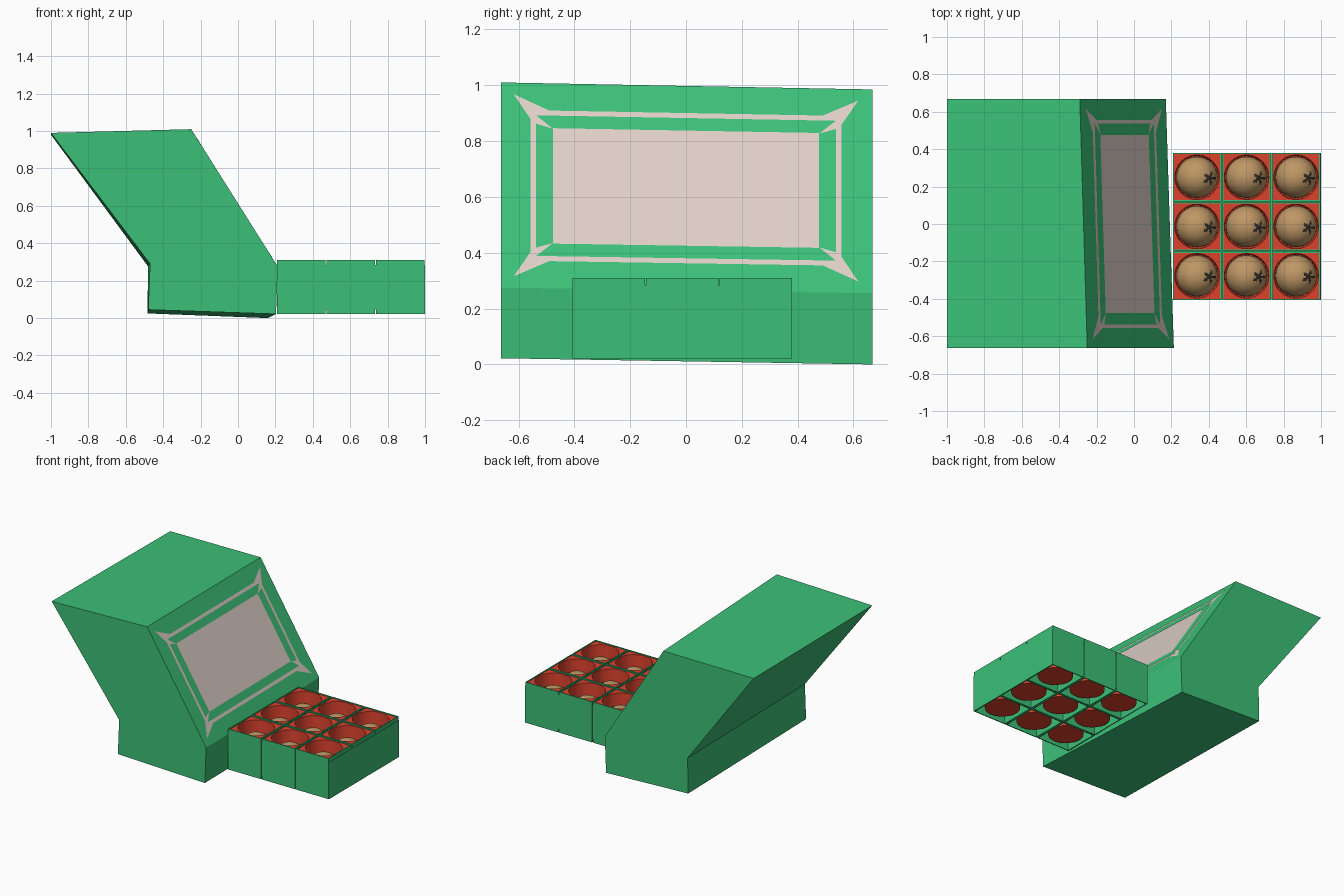
import bpy, bmesh, math
from mathutils import Vector

if "Cube" in bpy.data.objects:
    bpy.data.objects.remove(bpy.data.objects["Cube"])


def material(name, rgb):
    m = bpy.data.materials.new(name)
    m.diffuse_color = (*rgb, 1)
    m.use_nodes = True
    m.node_tree.nodes["Principled BSDF"].inputs["Base Color"].default_value = m.diffuse_color
    return m


GREEN = material("green", (0.045, 0.53, 0.185))
PALE = material("pale_pink", (0.74, 0.63, 0.58))
RED = material("red", (0.72, 0.055, 0.027))
TAN = material("tan", (0.52, 0.31, 0.13))
DARK = material("dark_brown", (0.035, 0.03, 0.022))


def finish(name, bm, *mats, recalc=True):
    if recalc:
        bmesh.ops.recalc_face_normals(bm, faces=bm.faces[:])
    me = bpy.data.meshes.new(name)
    bm.to_mesh(me)
    bm.free()
    for m in mats:
        me.materials.append(m)
    ob = bpy.data.objects.new(name, me)
    bpy.context.collection.objects.link(ob)
    return ob


def bridge(bm, a, b):
    n = len(a)
    return [bm.faces.new((a[i], a[(i + 1) % n], b[(i + 1) % n], b[i])) for i in range(n)]


# Leaning cabinet: slightly skewed profile, front and back ends differ a little
front = [(-1, .99), (-.25, 1.01), (.213, .275), (.203, .022), (-.48, .045), (-.47, .29)]
back = [(-1, .98), (-.29, .985), (.17, .255), (.16, 0), (-.485, .025), (-.48, .275)]
bm = bmesh.new()
fa = [bm.verts.new((x, -.662, z)) for x, z in front]
ba = [bm.verts.new((x, .668, z)) for x, z in back]
bm.faces.new(fa)
bm.faces.new(ba)
bridge(bm, fa, ba)
finish("cabinet", bm, GREEN)

# Screen and frame lines: thin plates lying on the sloped face
BL, TL = Vector((.213, -.662, .275)), Vector((-.25, -.662, 1.01))
BR, TR = Vector((.17, .668, .255)), Vector((-.29, .668, .985))
NORMAL = (BR - BL).cross(TL - BL).normalized()


def on_slope(y, z):
    s, t = (y + .662) / 1.33, (z - .275) / .735
    return BL.lerp(BR, s).lerp(TL.lerp(TR, s), t) + NORMAL * .003


def plate(bm, pts):
    f = bm.faces.new([bm.verts.new(on_slope(y, z)) for y, z in pts])
    f.normal_update()
    if f.normal.dot(NORMAL) < 0:
        f.normal_flip()


MID = .641
bm = bmesh.new()
plate(bm, [(-.477, .434), (.477, .434), (.477, .848), (-.477, .848)])
finish("screen", bm, PALE, recalc=False)

bm = bmesh.new()
for s in (-1, 1):
    plate(bm, [(s * .557, MID - .27), (s * .537, MID - .252), (s * .537, MID + .252), (s * .557, MID + .27)])
    plate(bm, [(-.557, MID + s * .27), (-.537, MID + s * .252), (.537, MID + s * .252), (.557, MID + s * .27)])
    for t in (-1, 1):
        # outer corner spike and inner corner sliver
        plate(bm, [(s * .617, MID + t * .326), (s * .49, MID + t * .27),
                   (s * .557, MID + t * .27), (s * .557, MID + t * .238)])
        plate(bm, [(s * .537, MID + t * .252), (s * .537, MID + t * .222), (s * .477, MID + t * .205)])
finish("screen_frame", bm, PALE, recalc=False)


# Tray cells: green open box, red cup and a ball in each
def square_ring(bm, c, h, z):
    return [bm.verts.new((c[0] + i * h, c[1] + j * h, z)) for i, j in ((-1, -1), (1, -1), (1, 1), (-1, 1))]


def cell_wall(name, c):
    bm = bmesh.new()
    rings = [square_ring(bm, c, h, z) for h, z in ((.1295, .022), (.1295, .31), (.123, .31), (.123, .022))]
    for i in range(4):
        bridge(bm, rings[i], rings[(i + 1) % 4])
    finish(name, bm, GREEN)


def cell_cup(name, c, n=32):
    bm = bmesh.new()
    ang = [2 * math.pi * i / n for i in range(n)]
    rings = []
    for r, z, sq in ((.123, .304, True), (.119, .304, False), (.113, .04, False)):
        ring = []
        for a in ang:
            k = r / max(abs(math.cos(a)), abs(math.sin(a))) if sq else r
            ring.append(bm.verts.new((c[0] + k * math.cos(a), c[1] + k * math.sin(a), z)))
        rings.append(ring)
    bridge(bm, rings[0], rings[1])
    for f in bridge(bm, rings[1], rings[2]):
        f.smooth = True
    bm.faces.new(rings[2])
    finish(name, bm, RED)


def cell_ball(name, c, r=.11, zc=.155):
    bm = bmesh.new()
    bmesh.ops.create_uvsphere(bm, u_segments=48, v_segments=32, radius=r)
    for f in bm.faces:
        f.smooth = True
        # star shaped dark mark on the +x upper side
        p = f.calc_center_median()
        dx, dy = p.x - .067, p.y + .006
        a = math.atan2(dy, dx)
        if p.z > 0 and math.hypot(dx, dy) < .024 + .011 * math.cos(5 * a):
            f.material_index = 1
    bmesh.ops.translate(bm, verts=bm.verts[:], vec=(c[0], c[1], zc))
    finish(name, bm, TAN, DARK, recalc=False)


for i in range(3):
    for j in range(3):
        c = (.337 + .265 * i, -.277 + .2635 * j)
        tag = f"_{i + 1}_{j + 1}"
        cell_wall("tray_cell" + tag, c)
        cell_cup("cup" + tag, c)
        cell_ball("ball" + tag, c)

# Plain end panel across the tray and thin strips backing the cell gaps
def box(name, lo, hi):
    bm = bmesh.new()
    bmesh.ops.create_cube(bm, size=1)
    for v in bm.verts:
        v.co = [(l + h) / 2 + k * (h - l) for l, h, k in zip(lo, hi, v.co)]
    finish(name, bm, GREEN)


box("tray_end_panel", (.992, -.405, .022), (.999, .379, .283))
for k in (.4695, .7345):
    box("tray_divider_x", (k - .003, -.402, .045), (k + .003, .376, .285))
for k in (-.1453, .1183):
    box("tray_divider_y", (.21, k - .0025, .045), (.993, k + .0025, .285))
